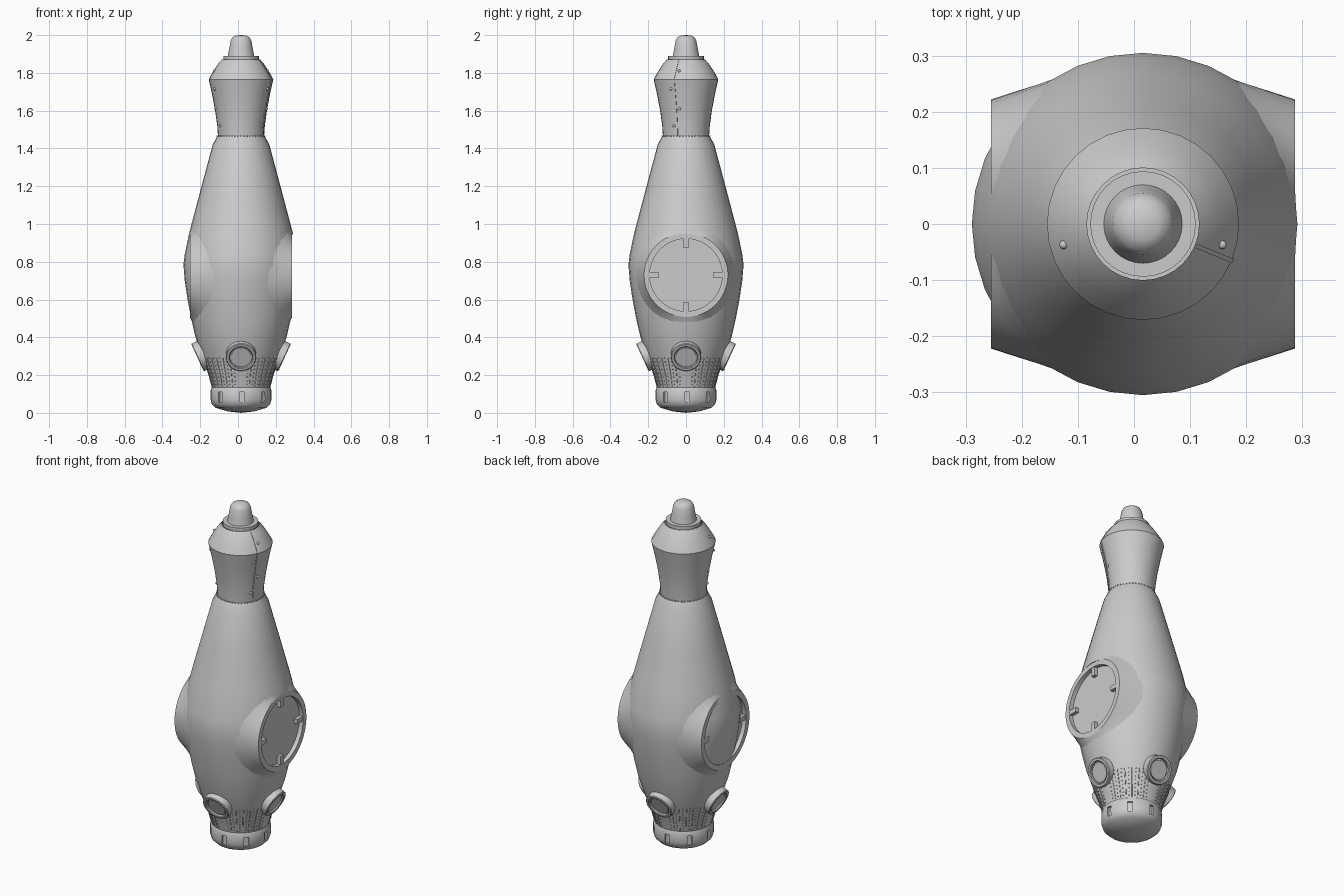
import bpy
import bmesh
from math import sin, cos, pi, radians, sqrt, tau
from mathutils import Matrix, Vector

AXIS = Matrix.Translation((0.016, 0, 0))

if "Cube" in bpy.data.objects:
    bpy.data.objects.remove(bpy.data.objects["Cube"])

grey = bpy.data.materials.new("plain grey")
grey.use_nodes = True
grey.diffuse_color = (0.6, 0.6, 0.6, 1)
grey.node_tree.nodes["Principled BSDF"].inputs["Base Color"].default_value = (0.6, 0.6, 0.6, 1)


def finish(name, bm, angle=35):
    bmesh.ops.remove_doubles(bm, verts=bm.verts, dist=0.00005)
    bmesh.ops.recalc_face_normals(bm, faces=bm.faces)
    mesh = bpy.data.meshes.new(name)
    bm.to_mesh(mesh)
    bm.free()
    mesh.materials.append(grey)
    ob = bpy.data.objects.new(name, mesh)
    ob.matrix_world = AXIS
    bpy.context.collection.objects.link(ob)
    smooth(ob, angle)
    return ob


def smooth(ob, angle=35):
    bpy.ops.object.select_all(action='DESELECT')
    ob.select_set(True)
    bpy.context.view_layer.objects.active = ob
    bpy.ops.object.shade_smooth_by_angle(angle=radians(angle))


def skin(bm, rows, closed=True):
    """Bridge rows of points with quads."""
    rows = [[bm.verts.new(p) for p in row] for row in rows]
    n = len(rows[0])
    for a, b in zip(rows, rows[1:]):
        for i in range(n if closed else n - 1):
            j = (i + 1) % n
            bm.faces.new((a[i], a[j], b[j], b[i]))


def lathe(bm, profile, segs=32, matrix=Matrix()):
    skin(bm, [[matrix @ Vector((r * cos(tau * i / segs), r * sin(tau * i / segs), z))
               for i in range(segs)] for r, z in profile])


def turned(name, profile, segs=32):
    bm = bmesh.new()
    lathe(bm, profile, segs)
    return finish(name, bm)


def box(bm, size, matrix):
    bmesh.ops.create_cube(bm, size=1, matrix=matrix @ Matrix.Diagonal((*size, 1)))


def carve(ob, cutter_bm):
    cutter = finish("cutter", cutter_bm)
    cutter.hide_render = True
    mod = ob.modifiers.new("cut", 'BOOLEAN')
    mod.operation, mod.solver, mod.object = 'DIFFERENCE', 'EXACT', cutter
    bpy.context.view_layer.objects.active = ob
    bpy.ops.object.modifier_apply(modifier=mod.name)
    bpy.data.objects.remove(cutter)
    smooth(ob)


def spin(angle):
    return Matrix.Rotation(angle, 4, 'Z')


def radius(profile, z):
    for (r0, z0), (r1, z1) in zip(profile, profile[1:]):
        if z0 <= z <= z1:
            return r0 + (r1 - r0) * (z - z0) / (z1 - z0)
    return profile[-1][0]


# Turned body sections
HULL = [(.155, .135), (.172, .2), (.208, .3), (.241, .4), (.264, .5), (.283, .6), (.298, .7),
        (.305, .785), (.298, .84), (.275, .95), (.262, 1.0), (.209, 1.2), (.15, 1.42), (.126, 1.465)]
NECK = [(.122, 1.46), (.126, 1.52), (.137, 1.6), (.154, 1.69), (.171, 1.765),
        (.158, 1.79), (.14, 1.82), (.12, 1.85), (.1, 1.872)]
hull = turned("hull", [(0, .135)] + HULL + [(0, 1.465)])
turned("neck", NECK)
turned("collar", [(.08, 1.87), (.094, 1.87), (.094, 1.89), (.06, 1.89)])
turned("nose_cap", [(.07, 1.89), (.062, 1.93), (.055, 1.97), (.046, 1.987), (.028, 1.998), (0, 2)])
base = turned("base", [(0, .135), (.155, .135), (.161, .12), (.162, .07), (.154, .045),
                       (.135, .027), (.07, .008), (0, 0)])

# Slots around the base
bm = bmesh.new()
for i in range(8):
    box(bm, (.03, .026, .055), spin(i * pi / 4 + .03) @ Matrix.Translation((.163, 0, .082)))
carve(base, bm)

# Recess for the hatch on one side
HATCH_Z, FACE, RIM = .73, .271, .222
SIDE = Matrix.Translation((0, 0, HATCH_Z)) @ Matrix.Rotation(pi / 2, 4, 'Y')
bm = bmesh.new()
lathe(bm, [(0, .245), (.219, .245), (.219, .5), (0, .5)], 48, SIDE)
carve(hull, bm)


def hatch_flare(bm, turn):
    """Short skirt blending the round rim into the hull."""
    rows = []
    for k in range(4):
        row = []
        for i in range(48):
            t = tau * i / 48
            out = RIM + .042
            y, z = out * cos(t), HATCH_Z + out * sin(t)
            foot = sqrt(radius(HULL, z) ** 2 - y * y) - .004
            f = k / 3
            r = RIM + .042 * f
            row.append(turn @ Vector((FACE + (foot - FACE) * f, r * cos(t), HATCH_Z + r * sin(t))))
        rows.append(row)
    skin(bm, rows)


# Side hatches: skirt, rim, floor and four lugs
for side, turn in (("left", Matrix()), ("right", spin(pi))):
    bm = bmesh.new()
    hatch_flare(bm, turn)
    finish(side + "_hatch_skirt", bm, 50)
    bm = bmesh.new()
    lathe(bm, [(.192, .235), (.192, FACE), (RIM, FACE), (RIM, .235)], 48, turn @ SIDE)
    finish(side + "_hatch_rim", bm)
    bm = bmesh.new()
    lathe(bm, [(.2, .24), (.2, .247), (0, .247)], 48, turn @ SIDE)
    finish(side + "_hatch_floor", bm)
    bm = bmesh.new()
    for i in range(4):
        arm = turn @ SIDE @ spin(i * pi / 2) @ Matrix.Translation((.17, 0, .256))
        box(bm, (.055, .026, .024), arm)
    finish(side + "_hatch_lugs", bm)

# Four tilted portholes
for i, name in enumerate(("left", "back", "right", "front")):
    tilt = Matrix.Translation((.231, 0, .293)) @ Matrix.Rotation(pi / 2 + .43, 4, 'Y')
    place = spin(i * pi / 2) @ tilt
    bm = bmesh.new()
    lathe(bm, [(.08, -.06), (.08, -.004), (.076, 0), (.064, 0), (.06, -.004), (.06, -.015),
               (.053, -.015), (.053, -.008), (0, -.008)], 32, place)
    finish(name + "_porthole", bm)


def rivet(bm, angle, r, z, size):
    bmesh.ops.create_icosphere(bm, subdivisions=1, radius=size,
                               matrix=spin(angle) @ Matrix.Translation((r, 0, z)))


# Rivet columns on the lower hull, skipping the portholes
bm = bmesh.new()
for i in range(32):
    if i % 8:
        for k in range(8):
            z = .15 + .02 * k
            rivet(bm, tau * i / 32, radius(HULL, z), z, .0035)
finish("lower_rivets", bm)

# Fine vertical panel ribs between the rivet columns
bm = bmesh.new()
for i in range(32):
    if i % 8 not in (0, 7):
        a = tau * (i + .5) / 32
        skin(bm, [[spin(a + d) @ Vector(((radius(HULL, z) + lift) * .998, 0, z))
                   for d, lift in ((-.012, 0), (-.006, .002), (.006, .002), (.012, 0))]
                  for z in (.14, .2, .29)], closed=False)
finish("lower_ribs", bm)

# Rivet ring under the neck
bm = bmesh.new()
for i in range(48):
    rivet(bm, tau * i / 48, .126, 1.465, .004)
finish("neck_rivet_ring", bm)

# Larger rivets on both flanks of the neck
bm = bmesh.new()
for y, z in ((-.037, 1.81), (-.08, 1.715), (-.035, 1.61), (-.063, 1.52)):
    r = radius(NECK, z)
    for x in (1, -1):
        bmesh.ops.create_icosphere(bm, subdivisions=2, radius=.008, matrix=Matrix.Translation(
            (x * sqrt(r * r - y * y), y, z)))
finish("neck_rivets", bm)

# Raised seam strip on one flank of the neck
bm = bmesh.new()
skin(bm, [[spin(-.39) @ Vector((r + lift, w, z))
           for w, lift in ((-.004, -.002), (-.004, .003), (.004, .003), (.004, -.002))]
          for r, z in NECK], closed=False)
finish("neck_seam", bm)
